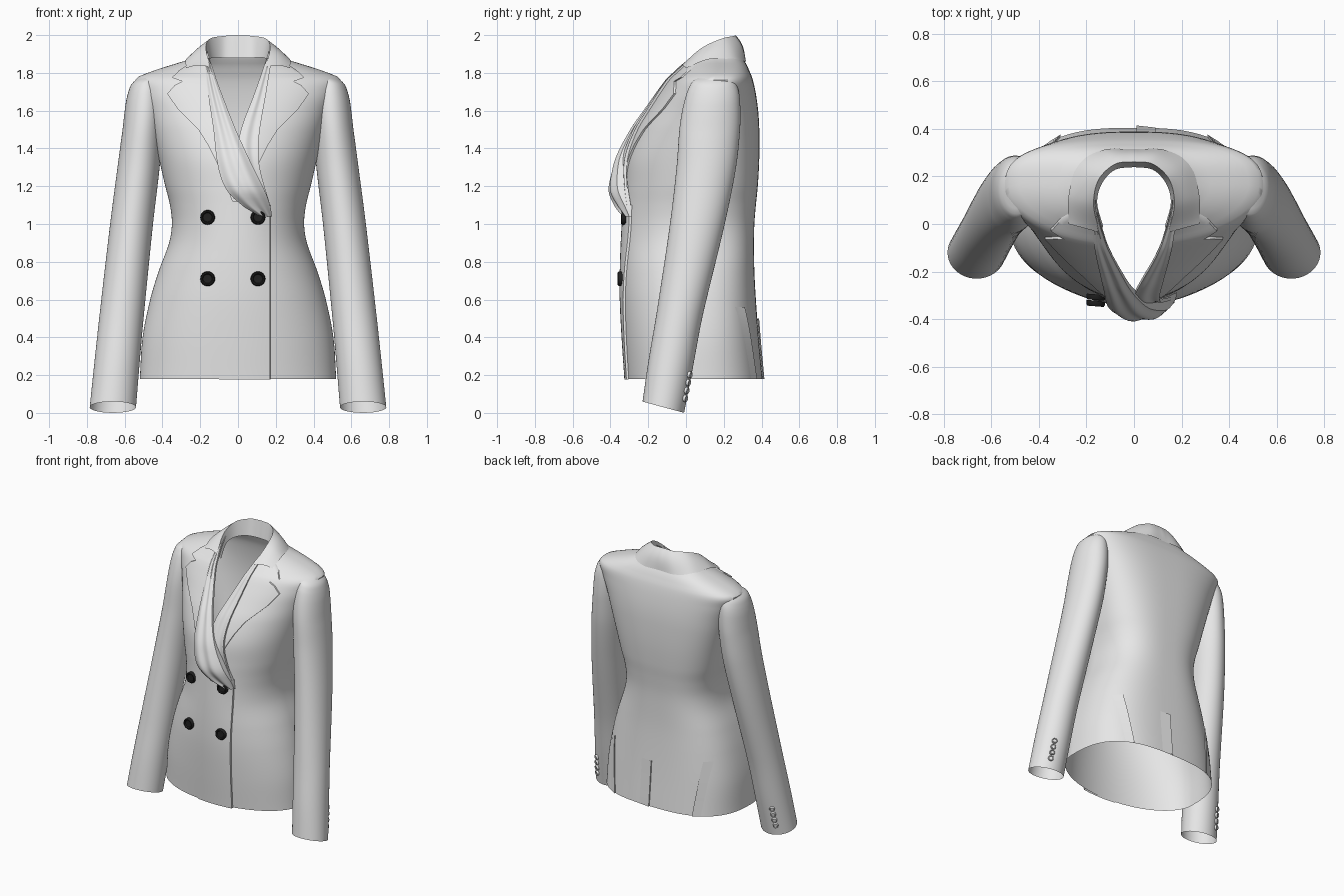
import bpy, bmesh, math
from mathutils import Vector

if "Cube" in bpy.data.objects:
    bpy.data.objects.remove(bpy.data.objects["Cube"])


def material(name, c):
    m = bpy.data.materials.new(name)
    m.diffuse_color = (c, c, c, 1)
    m.use_nodes = True
    m.node_tree.nodes["Principled BSDF"].inputs["Base Color"].default_value = m.diffuse_color
    return m


CLOTH = material("light grey cloth", 0.8)
BLACK = material("black button", 0.015)


def interp(rows, t, smooth=True):
    """Interpolate rows (key, values...) at key t, as a cubic or linearly."""
    t = min(max(t, rows[0][0]), rows[-1][0])
    i = max(k for k in range(len(rows) - 1) if rows[k][0] <= t)
    a, b = rows[i], rows[i + 1]
    p, q = rows[max(i - 1, 0)], rows[min(i + 2, len(rows) - 1)]
    h = b[0] - a[0]
    u = (t - a[0]) / h
    out = []
    for k in range(1, len(a)):
        if not smooth:
            out.append(a[k] + (b[k] - a[k]) * u)
            continue
        ma = (b[k] - p[k]) / (b[0] - p[0]) * h
        mb = (q[k] - a[k]) / (q[0] - a[0]) * h
        out.append((2*u**3 - 3*u*u + 1) * a[k] + (u**3 - 2*u*u + u) * ma
                   + (3*u*u - 2*u**3) * b[k] + (u**3 - u*u) * mb)
    return out


def steps(a, b, n):
    return [a + (b - a) * i / n for i in range(n + 1)]


def finish(bm, name, mat, mirror=False):
    bmesh.ops.recalc_face_normals(bm, faces=bm.faces)
    me = bpy.data.meshes.new(name)
    bm.to_mesh(me)
    bm.free()
    me.materials.append(mat)
    ob = bpy.data.objects.new(name, me)
    bpy.context.collection.objects.link(ob)
    if mirror:
        mod = ob.modifiers.new("mirror", 'MIRROR')
        mod.use_clip = True
        mod.merge_threshold = 0.0005
    return ob


def grid(name, rows, mirror=False, closed=False, hidden=None):
    """Cloth sheet through rows of points, leaving out faces that are hidden."""
    bm = bmesh.new()
    vs = [[bm.verts.new(p) for p in r] for r in rows]
    n = len(rows[0])
    for a, b in zip(vs, vs[1:]):
        for j in range(n if closed else n - 1):
            k = (j + 1) % n
            quad = (a[j], a[k], b[k], b[j])
            if not (hidden and all(hidden(v.co) for v in quad)):
                bm.faces.new(quad)
    bmesh.ops.delete(bm, geom=[v for v in bm.verts if not v.link_faces], context='VERTS')
    bmesh.ops.remove_doubles(bm, verts=bm.verts, dist=0.0002)
    return finish(bm, name, CLOTH, mirror)


# Torso profile: height, half width, front y, back y, side seam y
BODY = [(.18, .52, -.32, .405, -.02), (.4, .505, -.335, .385, -.01), (.6, .465, -.345, .37, 0),
        (.75, .42, -.345, .362, .01), (.9, .365, -.34, .36, .02), (1.0, .35, -.335, .362, .02),
        (1.1, .36, -.33, .37, .03), (1.2, .385, -.325, .38, .05), (1.35, .42, -.31, .388, .08),
        (1.5, .458, -.255, .388, .11), (1.6, .487, -.195, .382, .125), (1.7, .525, -.13, .368, .14),
        (1.77, .54, -.08, .352, .16), (1.805, .465, -.045, .338, .17), (1.84, .36, -.015, .323, .17),
        (1.87, .265, .01, .305, .17), (1.92, .19, .06, .285, .16)]

# Sleeves: height, inner x, outer x, front y, back y
SLEEVE = [(.03, .54, .785, -.23, -.01), (.25, .522, .762, -.2, .035), (.5, .50, .735, -.16, .085),
          (1.0, .45, .677, -.085, .205), (1.3, .415, .638, -.05, .265), (1.5, .40, .612, -.035, .286),
          (1.6, .395, .602, -.02, .288), (1.68, .40, .592, .0, .283), (1.73, .41, .579, .02, .27),
          (1.765, .43, .56, .05, .245), (1.78, .47, .53, .11, .2)]


def v_edge(z):
    return max(0, (z - 1.42) / .5 * .165)


def surf(x, z, off=0, back=False):
    """Point on the torso front or back, pushed outwards by off."""
    w, yf, yb, yc = interp(BODY, z)
    u = min(abs(x) / w, 1)
    y = yc + (yb - yc) * (1 - u**2.8)**(1/2.8) + off if back else yc - (yc - yf) * math.sqrt(1 - u*u) - off
    return Vector((x, y, z))


def body_ring(z):
    w, yf, yb, yc = interp(BODY, z)
    pts = []
    for a in steps(math.asin(min(v_edge(z) / w, 1)), math.pi, 60):
        s, c = math.sin(a), math.cos(a)
        if c > 0:
            pts.append((w * s, yc - (yc - yf) * c, z))
        else:
            pts.append((w * max(s, 0)**(2/2.8), yc + (yb - yc) * (-c)**(2/2.8), z))
    return pts


def lean(z):
    return .3 * max(0, min(1, (z - 1.45) / .25))


def sleeve_point(z, a):
    """The cuff tilts forward and the cap leans in along the shoulder."""
    x0, x1, y0, y1 = interp(SLEEVE, z)
    dx, dy = (x1 - x0) / 2 * math.cos(a), (y1 - y0) / 2 * math.sin(a)
    tilt = .27 * max(0, 1 - (z - .03) / .5)
    return Vector(((x0 + x1) / 2 + dx, (y0 + y1) / 2 + dy, z - tilt * dy - lean(z) * dx))


# The armhole is open: cloth inside the other part is left out
def in_sleeve(p):
    z = p.z + lean(p.z) * (p.x - .5)
    if not 1.25 < z < 1.78:
        return False
    x0, x1, y0, y1 = interp(SLEEVE, z)
    return ((2*p.x - x0 - x1) / (x1 - x0))**2 + ((2*p.y - y0 - y1) / (y1 - y0))**2 < 1


def in_body(p):
    return (1.25 < p.z < 1.92 and abs(p.x) < interp(BODY, p.z)[0]
            and surf(p.x, p.z).y < p.y < surf(p.x, p.z, 0, True).y)


grid("jacket_body", [body_ring(z) for z in steps(.18, 1.92, 100)], mirror=True, hidden=in_sleeve)
grid("sleeve", [[sleeve_point(z, i * math.tau / 48) for i in range(48)]
                for z in steps(.03, 1.65, 60) + steps(1.66, 1.78, 12)], True, True, in_body)

# Lapels: height, outer edge x, with the notch near the top
LAPEL = [(1.12, .03), (1.3, .1), (1.42, .16), (1.5, .21), (1.61, .32), (1.69, .375),
         (1.735, .335), (1.755, .295), (1.775, .35), (1.815, .31), (1.86, .24)]
rows = []
for a, b in zip(LAPEL, LAPEL[1:]):
    for z in steps(a[0], b[0], 4)[:-1]:
        xo, xi = interp(LAPEL, z, False)[0], v_edge(z)
        rows.append([surf(x, z, .012) for x in steps(xi, xo, 10)] + [surf(xo, z, .001)])
grid("lapel", rows, mirror=True)

# Turned collar round the neck: inner edge, fold and outer edge
INNER = [(0, 0, .24, 1.88), (1, .08, .228, 1.88), (2, .135, .17, 1.88), (3, .155, .09, 1.86), (4, .13, -.01, 1.79)]
FOLD = [(0, 0, .262, 2.0), (1, .08, .252, 1.995), (2, .15, .185, 1.98), (3, .17, .08, 1.93), (4, .145, -.035, 1.83)]
OUTER = [(0, 0, .315, 1.86), (1, .13, .312, 1.86), (2, .235, .25, 1.872), (3, .275, .12, 1.872), (4, .275, .0, 1.825)]
rows = []
for t in steps(0, 4, 32):
    i, f, o = (Vector(interp(c, t)) for c in (INNER, FOLD, OUTER))
    leaf = []
    for s in steps(0, 1, 8):
        p = f.lerp(o, s)
        p.y += .012 * math.sin(math.pi * s) * max(0, 1 - t / 2)
        p.z += .012 * math.sin(math.pi * s)
        leaf.append(p)
    rows.append([i.lerp(f, s) for s in (0, .5)] + leaf)
grid("collar", rows, mirror=True)


def drape(name, table, folds, amp):
    """Pleated ribbon; table holds height, inner x, outer x, lift."""
    rows = []
    for z in steps(table[0][0], table[-1][0], 36):
        xi, xo, lift = interp(table, z)
        row = [surf(xi, z, .005)]
        for s in steps(0, 1, 24):
            wave = amp * math.sin(math.pi * folds * s)**2
            bulge = (lift - .016) * (.5 + .5 * math.sin(math.pi * (.15 + .7 * s)))
            row.append(surf(xi + (xo - xi) * s, z, .018 + max(bulge, 0) + wave))
        rows.append(row + [surf(xo, z, .012)])
    return grid(name, rows)


# Draped shawl collar, the wearer's right side crossing over the left
drape("shawl_over", [(1.04, .18, .12, .015), (1.1, .17, .02, .045), (1.18, .14, -.06, .075),
                     (1.3, .08, -.105, .06), (1.5, -.012, -.13, .03), (1.7, -.09, -.16, .018),
                     (1.88, -.155, -.18, .016)], 2, .011)
drape("shawl_under", [(1.1, .13, .17, .014), (1.3, .03, .115, .018), (1.45, .005, .11, .018),
                      (1.7, .09, .15, .018), (1.88, .155, .18, .016)], 1.5, .008)

# Overlapping front panel and its edge
grid("front_overlap", [[surf(x, z, .002 + .01 * (x + .1) / .27) for x in steps(-.1, .17, 10)]
                       + [surf(.171, z, 0)] for z in steps(.176, 1.1, 24)])


# Back vents: narrow raised flaps, slanting with height
def vent(name, x, width, slant, top, mirror=False):
    rows = []
    for z in steps(.18, top, 10):
        x0 = x + slant * (z - .18)
        rows.append([surf(x0, z, 0, True), surf(x0, z, .01, True), surf(x0 + width, z, .002, True)])
    grid(name, rows, mirror)


vent("centre_vent", .01, .08, 0, .5)
vent("side_vent", .31, .05, .12, .56, True)


def button(name, pos, normal, r, depth, mat, mirror=False):
    """Round button with a raised rim and a dished centre."""
    bm = bmesh.new()
    quat = Vector(normal).to_track_quat('Z', 'Y')
    prof = [(1, 0), (1, .7), (.88, 1), (.72, 1), (.6, .7), (.01, .65)]
    rings = [[bm.verts.new(Vector(pos) + quat @ Vector((r * k * math.cos(a), r * k * math.sin(a), depth * h)))
              for a in (i * math.tau / 24 for i in range(24))] for k, h in prof]
    for a, b in zip(rings, rings[1:]):
        for j in range(24):
            bm.faces.new((a[j], a[j - 1], b[j - 1], b[j]))
    bm.faces.new(rings[-1])
    finish(bm, name, mat, mirror)


# Double-breasted front buttons
for z in (1.035, .71):
    for x in (-.16, .105):
        button("front_button", surf(x, z, .002), (x * .5, -1, 0), .039, .024, BLACK)

# Cuff buttons on the back of each sleeve
for z in (.1, .14, .18, .22):
    a = math.radians(62)
    p = sleeve_point(z, a)
    button("cuff_button", p, (math.cos(a), math.sin(a), -.15), .018, .014, CLOTH, True)

# Smooth shading with sharp creases kept
for ob in bpy.data.objects:
    ob.select_set(True)
    bpy.context.view_layer.objects.active = ob
bpy.ops.object.shade_smooth_by_angle(angle=math.radians(40))
